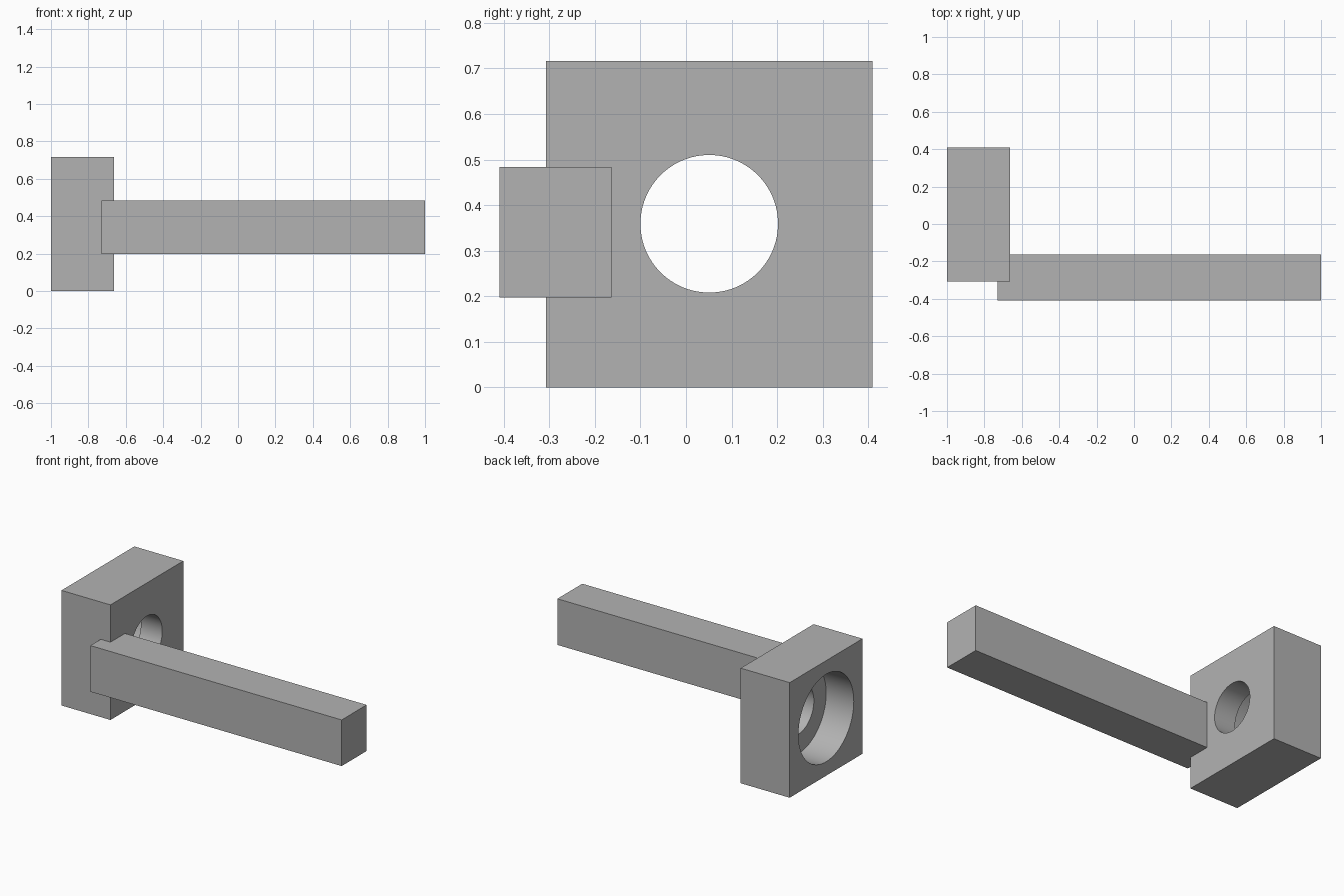
import bpy
import math

old = bpy.data.objects.get("Cube")
if old:
    bpy.data.objects.remove(old, do_unlink=True)

# Single plain grey
grey = bpy.data.materials.new("plain grey")
grey.use_nodes = True
colour = (0.45, 0.45, 0.45, 1)
grey.diffuse_color = colour
grey.node_tree.nodes["Principled BSDF"].inputs["Base Color"].default_value = colour


def box(name, low, high):
    centre = [(a + b) / 2 for a, b in zip(low, high)]
    bpy.ops.mesh.primitive_cube_add(size=1, location=centre)
    obj = bpy.context.object
    obj.name = name
    obj.scale = [b - a for a, b in zip(low, high)]
    bpy.ops.object.transform_apply(location=False, rotation=False, scale=True)
    obj.data.materials.append(grey)
    return obj


def bore(target, radius, x0, x1, y, z):
    """Cut a round hole along x through the target."""
    bpy.ops.mesh.primitive_cylinder_add(
        vertices=96, radius=radius, depth=x1 - x0,
        location=((x0 + x1) / 2, y, z), rotation=(0, math.pi / 2, 0))
    cutter = bpy.context.object
    cutter.name = "bore_cutter"
    cutter.hide_render = True
    cutter.data.materials.append(grey)
    mod = target.modifiers.new("bore", 'BOOLEAN')
    mod.operation = 'DIFFERENCE'
    mod.solver = 'EXACT'
    mod.object = cutter
    bpy.ops.object.select_all(action='DESELECT')
    target.select_set(True)
    bpy.context.view_layer.objects.active = target
    bpy.ops.object.modifier_apply(modifier=mod.name)
    bpy.data.objects.remove(cutter, do_unlink=True)


# Block with a through hole and a wider counterbore on its outer face
block = box("bored_block", (-1, -0.307, 0), (-0.663, 0.409, 0.716))
bore(block, 0.151, -1.2, -0.5, 0.051, 0.359)
bore(block, 0.272, -1.2, -0.81, 0.051, 0.359)
bpy.ops.object.shade_smooth_by_angle(angle=math.radians(30))

# Long square arm set into the front corner of the block
box("arm", (-0.73, -0.409, 0.197), (1, -0.164, 0.484))
